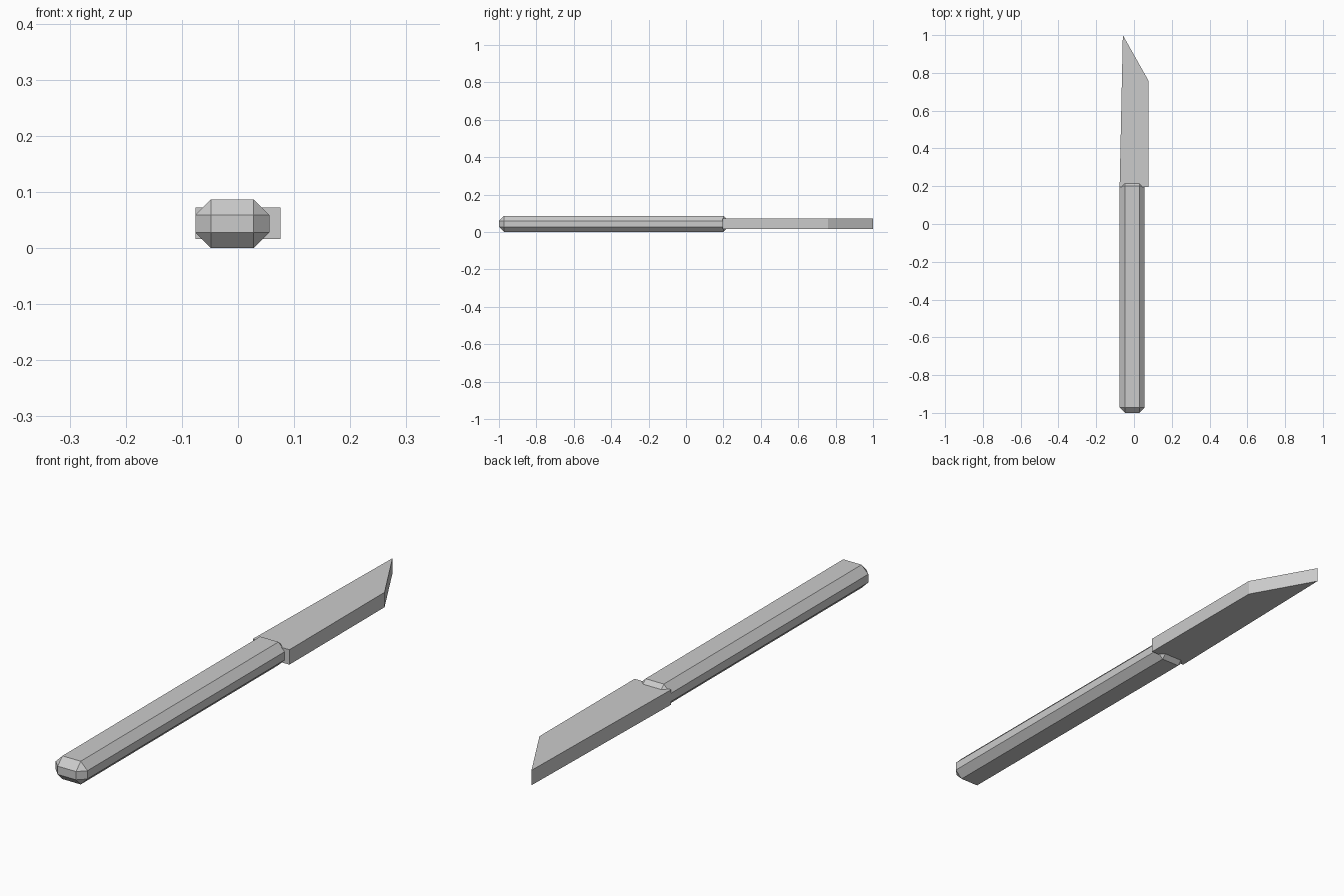
import bpy, bmesh

if "Cube" in bpy.data.objects:
    bpy.data.objects.remove(bpy.data.objects["Cube"])

grey = bpy.data.materials.new("plain grey")
grey.diffuse_color = (0.6, 0.6, 0.6, 1)
grey.use_nodes = True
grey.node_tree.nodes["Principled BSDF"].inputs["Base Color"].default_value = grey.diffuse_color


def add_object(name, bm):
    bmesh.ops.recalc_face_normals(bm, faces=bm.faces)
    mesh = bpy.data.meshes.new(name)
    bm.to_mesh(mesh)
    bm.free()
    mesh.materials.append(grey)
    obj = bpy.data.objects.new(name, mesh)
    bpy.context.collection.objects.link(obj)
    return obj


def prism(name, outline, z0, z1):
    bm = bmesh.new()
    face = bm.faces.new([bm.verts.new((x, y, z0)) for x, y in outline])
    top = bmesh.ops.extrude_face_region(bm, geom=[face])["geom"]
    verts = [v for v in top if isinstance(v, bmesh.types.BMVert)]
    bmesh.ops.translate(bm, verts=verts, vec=(0, 0, z1 - z0))
    return add_object(name, bm)


# handle: long box with every edge chamfered
handle = prism("handle", [(-0.076, -1), (0.056, -1), (0.056, 0.228), (-0.076, 0.228)], 0, 0.087)
bevel = handle.modifiers.new("chamfer", "BEVEL")
bevel.width = 0.028
bevel.segments = 1
bevel.limit_method = "NONE"

# blade: flat slab with a slanted tip
prism("blade", [(-0.076, 0.196), (0.076, 0.196), (0.076, 0.76), (-0.059, 1)], 0.016, 0.072)
